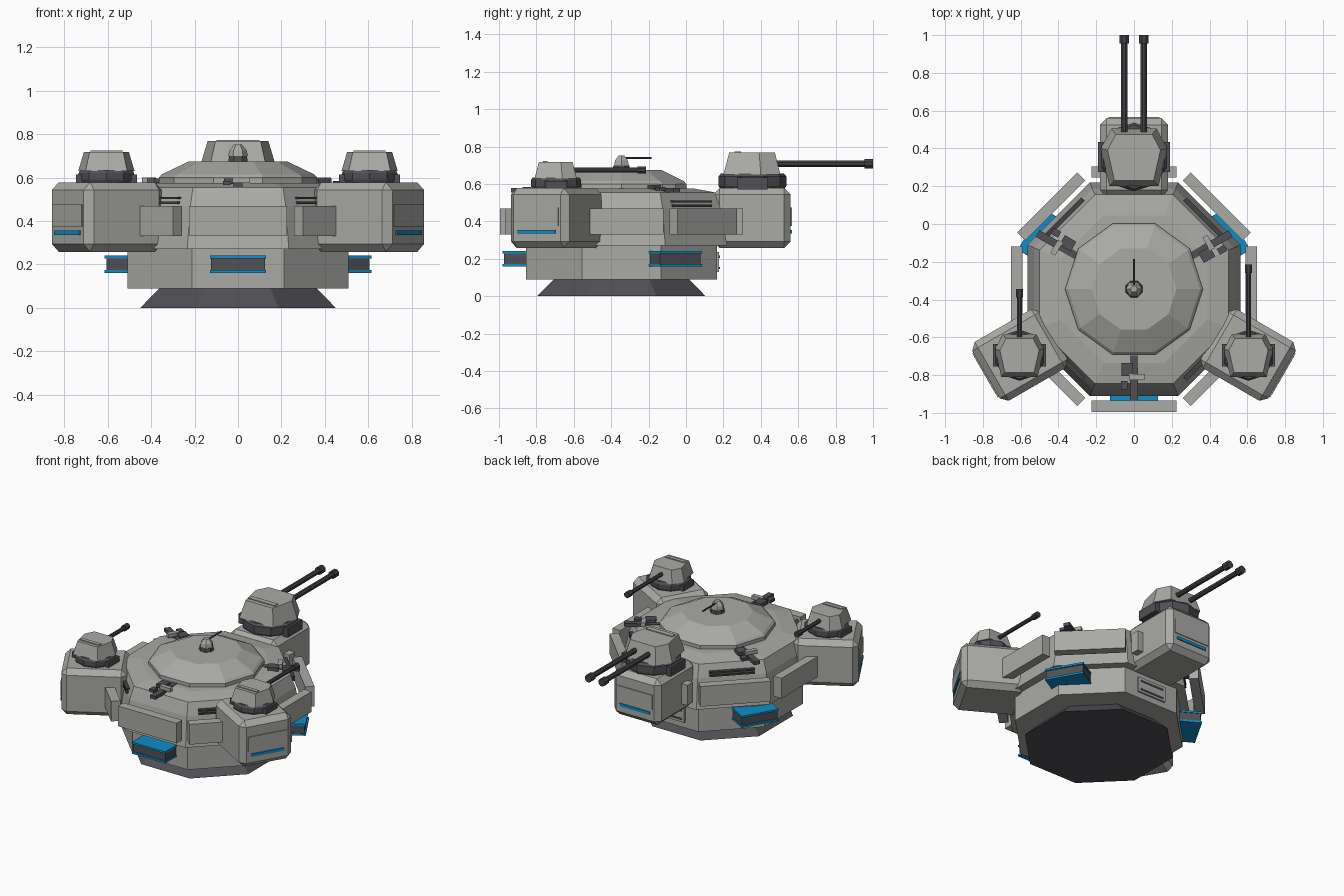
import bpy, bmesh
from math import cos, sin, pi, radians
from mathutils import Matrix, Vector

if "Cube" in bpy.data.objects:
    bpy.data.objects.remove(bpy.data.objects["Cube"])

CENTRE = Vector((0, -0.345, 0))


def material(name, r, g, b):
    m = bpy.data.materials.new(name)
    m.use_nodes = True
    m.diffuse_color = (r, g, b, 1)
    m.node_tree.nodes["Principled BSDF"].inputs["Base Color"].default_value = (r, g, b, 1)
    return m


HULL = material("hull grey", 0.40, 0.40, 0.38)
DARK = material("dark grey", 0.08, 0.08, 0.092)
GUN = material("gun metal", 0.055, 0.055, 0.062)
BLUE = material("light blue", 0.005, 0.27, 0.58)


def finish(name, bm, mat, matrix):
    bmesh.ops.recalc_face_normals(bm, faces=bm.faces)
    bm.transform(matrix)
    mesh = bpy.data.meshes.new(name)
    bm.to_mesh(mesh)
    bm.free()
    mesh.materials.append(mat)
    ob = bpy.data.objects.new(name, mesh)
    bpy.context.collection.objects.link(ob)
    return ob


def ngon(n, radius, phase=0.0):
    return [(radius * cos(phase + 2 * pi * i / n), radius * sin(phase + 2 * pi * i / n))
            for i in range(n)]


def loft(name, outline, levels, mat, loc=CENTRE, matrix=None):
    """Stack scaled copies of an outline; levels are (scale, z)."""
    bm = bmesh.new()
    rings = [[bm.verts.new((x * s, y * s, z)) for x, y in outline] for s, z in levels]
    n = len(outline)
    for a, b in zip(rings, rings[1:]):
        for i in range(n):
            j = (i + 1) % n
            bm.faces.new((a[i], a[j], b[j], b[i]))
    bm.faces.new(rings[0][::-1])
    bm.faces.new(rings[-1])
    return finish(name, bm, mat, matrix or Matrix.Translation(loc))


def box(name, x, y, z, mat, matrix=Matrix(), bevel=0):
    """Box from (min, max) pairs with an optional chamfer."""
    bm = bmesh.new()
    bmesh.ops.create_cube(bm, size=1)
    for v in bm.verts:
        v.co = [p[0] + (c + 0.5) * (p[1] - p[0]) for c, p in zip(v.co, (x, y, z))]
    if bevel:
        bmesh.ops.bevel(bm, geom=bm.edges[:], offset=bevel, segments=1,
                        profile=0.5, affect='EDGES')
    return finish(name, bm, mat, matrix)


def radial(degrees):
    """Local +x points outward from the hull at the given heading."""
    return Matrix.Translation(CENTRE) @ Matrix.Rotation(radians(degrees), 4, 'Z')


def rod(name, radius, y0, y1, x, z, mat=GUN):
    m = Matrix.Translation((x, 0, z)) @ Matrix.Rotation(-pi / 2, 4, 'X')
    return loft(name, ngon(8, radius, pi / 8), [(1, y0), (1, y1)], mat, matrix=m)


# Hull: flared foot, lower drum, tapered upper drum, faceted dome
octagon = ngon(8, 1 / cos(pi / 8), pi / 8)
loft("foot", octagon, [(0.45, 0), (0.36, 0.092)], DARK)
loft("lower_hull", octagon, [(0.51, 0.09), (0.51, 0.28)], HULL)
loft("upper_hull", octagon,
     [(0.565, 0.27), (0.53, 0.47), (0.50, 0.555), (0.39, 0.575)], HULL)
loft("dome", ngon(10, 1), [(0.365, 0.56), (0.365, 0.60), (0.35, 0.615), (0.225, 0.675)], HULL)

# Sensor on top of the dome
loft("sensor_base", ngon(8, 1, pi / 8), [(0.048, 0.67), (0.045, 0.70)], DARK)
loft("sensor_head", ngon(6, 1), [(0.045, 0.70), (0.04, 0.725), (0.018, 0.752)], HULL)
rod("sensor_rod", 0.006, -0.34, -0.185, 0, 0.738)

# Armour plates around the hull, with vents on the diagonal sides
for i in range(8):
    m = radial(45 * i)
    box(f"armour_plate_{i}", (0.59, 0.65), (-0.225, 0.225), (0.33, 0.47), HULL, m)
    if i % 2:
        for k in range(2):
            z = 0.478 + 0.022 * k
            box(f"vent_{i}_{k}", (0.49, 0.54), (-0.145, 0.145), (z, z + 0.011), GUN, m)

# Rear hatch on the lower hull
hatch = radial(90)
box("rear_hatch", (0.50, 0.522), (-0.11, 0.11), (0.13, 0.235), HULL, hatch)
for z in (0.145, 0.205):
    box("hatch_slot", (0.51, 0.526), (-0.09, 0.09), (z, z + 0.012), DARK, hatch)

# Glowing thrusters and deck equipment between the pods
for name, heading in (("front", 270), ("left", 30), ("right", 150)):
    m = radial(heading)
    box(name + "_thruster", (0.48, 0.628), (-0.124, 0.124), (0.165, 0.235), DARK, m)
    for part, z in (("_thruster_top", 0.228), ("_thruster_bottom", 0.16)):
        box(name + part, (0.48, 0.637), (-0.128, 0.128), (z, z + 0.013), BLUE, m)
    box(name + "_rail", (0.35, 0.59), (-0.02, 0.02), (0.555, 0.578), DARK, m)
    box(name + "_deck_box", (0.39, 0.46), (-0.065, -0.005), (0.57, 0.595), DARK, m)
    box(name + "_deck_crate", (0.45, 0.48), (-0.025, 0.055), (0.575, 0.60), HULL, m)
    box(name + "_deck_block", (0.485, 0.53), (-0.07, -0.035), (0.565, 0.585), DARK, m)


# Gun pods and turrets, all guns aimed to the rear
CAP = [(0.12, 0.15), (-0.12, 0.15), (-0.175, 0.045), (-0.13, -0.155), (0.13, -0.155), (0.175, 0.045)]


def pod(name, heading, size, collar_top, cap_top, guns, gun_z, muzzle, gun_radius):
    m = radial(heading)
    box(name + "_pod", (0.49, 0.905), (-0.18, 0.18), (0.258, 0.578), HULL, m, bevel=0.035)
    box(name + "_pod_panel", (0.90, 0.911), (-0.135, 0.135), (0.375, 0.475), HULL, m)
    box(name + "_pod_light", (0.90, 0.912), (-0.115, 0.115), (0.335, 0.355), BLUE, m)
    c = m @ Vector((0.70, 0, 0))
    at = Matrix.Translation(c)
    s = size
    loft(name + "_collar", ngon(10, s * 0.182, pi / 10),
         [(0.93, 0.57), (1, 0.59), (1, collar_top - 0.01), (0.93, collar_top + 0.005)], DARK, c)
    box(name + "_collar_lugs", (-s * 0.19, s * 0.19), (-s * 0.08, s * 0.08),
        (0.57, collar_top - 0.015), DARK, at)
    loft(name + "_turret", CAP, [(s, collar_top), (s * 0.8, cap_top)], HULL, c)
    box(name + "_turret_plate", (-s * 0.1, s * 0.1), (-s * 0.095, -s * 0.06),
        (cap_top - 0.01, cap_top + 0.006), HULL, at)
    for i, x in enumerate(guns):
        rod(f"{name}_barrel_{i}", gun_radius, c.y, muzzle - 0.01, c.x + x, gun_z)
        rod(f"{name}_muzzle_{i}", gun_radius * 1.5, muzzle - 0.045, muzzle, c.x + x, gun_z)


pod("rear", 90, 1.0, 0.65, 0.768, (-0.052, 0.052), 0.708, 1.0, 0.018)
pod("right", 210, 0.74, 0.63, 0.718, (0,), 0.675, -0.345, 0.014)
pod("left", 330, 0.74, 0.63, 0.718, (0,), 0.675, -0.215, 0.014)
